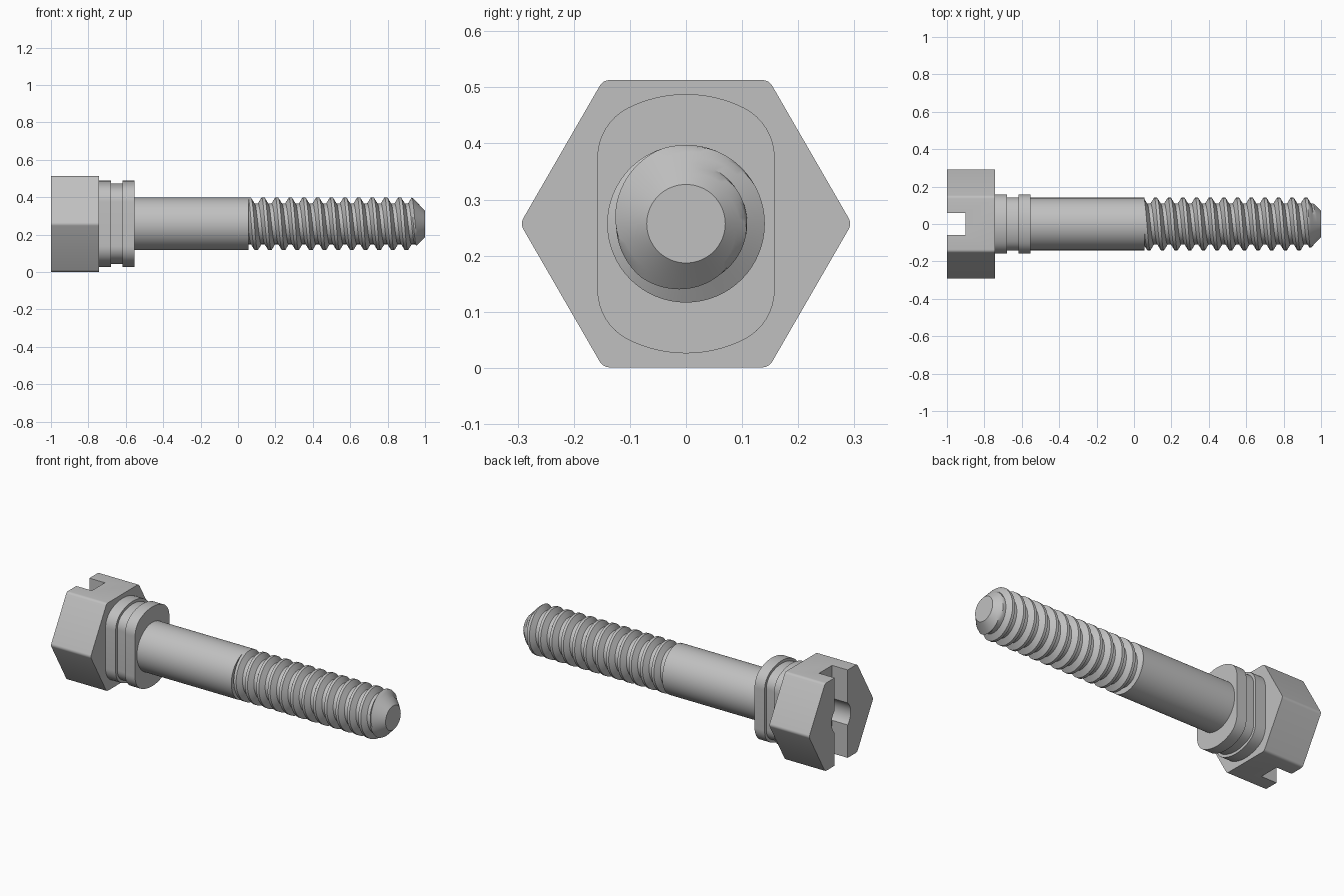
import bpy, bmesh, math
from math import sin, cos, pi, radians

if "Cube" in bpy.data.objects:
    bpy.data.objects.remove(bpy.data.objects["Cube"])

AXIS_Z = 0.257          # height of the screw axis, which runs along x

steel = bpy.data.materials.new("steel_grey")
steel.diffuse_color = (0.53, 0.53, 0.53, 1)
steel.use_nodes = True
steel.node_tree.nodes["Principled BSDF"].inputs["Base Color"].default_value = steel.diffuse_color


def finish(bm, name):
    bmesh.ops.remove_doubles(bm, verts=bm.verts, dist=1e-5)
    bmesh.ops.recalc_face_normals(bm, faces=bm.faces)
    me = bpy.data.meshes.new(name)
    bm.to_mesh(me)
    bm.free()
    me.materials.append(steel)
    ob = bpy.data.objects.new(name, me)
    ob.location.z = AXIS_Z
    bpy.context.collection.objects.link(ob)
    return ob


def smooth(ob, angle=30):
    bpy.ops.object.select_all(action='DESELECT')
    ob.select_set(True)
    bpy.context.view_layer.objects.active = ob
    bpy.ops.object.shade_smooth_by_angle(angle=radians(angle))


def loft(name, sections):
    """Closed solid through (x, [(y, z), ...]) sections with equal point counts."""
    bm = bmesh.new()
    rings = [[bm.verts.new((x, y, z)) for y, z in pts] for x, pts in sections]
    n = len(rings[0])
    for a, b in zip(rings, rings[1:]):
        for i in range(n):
            bm.faces.new((a[i], a[(i + 1) % n], b[(i + 1) % n], b[i]))
    bm.faces.new(rings[0])
    bm.faces.new(rings[-1])
    return finish(bm, name)


def circle(r, n=64):
    return [(r * cos(2 * pi * i / n), r * sin(2 * pi * i / n)) for i in range(n)]


def hexagon(flat, rc, seg=4):
    """Hexagon with rounded corners, flats facing up and down."""
    pts = []
    for k in range(6):
        a = k * pi / 3
        d = (flat - rc) / cos(pi / 6)
        for s in range(seg + 1):
            t = a - pi / 6 + pi / 3 * s / seg
            pts.append((d * cos(a) + rc * cos(t), d * sin(a) + rc * sin(t)))
    return pts


def oval(inset, seg=8):
    """Round collar with two flattened sides and blended corners."""
    cy, cz, rf, big = 0.059, 0.118, 0.099 - inset, 0.231 - inset
    t0 = math.atan2(cz, cy)
    q = [(cy + rf * cos(t0 * i / seg), cz + rf * sin(t0 * i / seg)) for i in range(seg)]
    for i in range(seg + 1):
        t = t0 + (pi / 2 - t0) * i / seg
        q.append((big * cos(t), big * sin(t)))
    half = q + [(-y, z) for y, z in reversed(q[:-1])]
    return half + [(-y, -z) for y, z in half]


# Hexagonal head with a driver slot and a central bore
head = loft("head", [(-1, hexagon(0.256, 0.02)), (-0.743, hexagon(0.256, 0.02))])
slot = [(-0.06, -0.4), (0.06, -0.4), (0.06, 0.4), (-0.06, 0.4)]
for cutter in (loft("slot_cutter", [(-1.1, slot), (-0.9, slot)]),
               loft("bore_cutter", [(-1.1, circle(0.088)), (-0.76, circle(0.088))])):
    cutter.hide_render = True
    cutter.hide_set(True)
    mod = head.modifiers.new("cut", 'BOOLEAN')
    mod.operation = 'DIFFERENCE'
    mod.solver = 'EXACT'
    mod.object = cutter
    bpy.ops.object.select_all(action='DESELECT')
    head.select_set(True)
    bpy.context.view_layer.objects.active = head
    bpy.ops.object.modifier_apply(modifier=mod.name)
    bpy.data.objects.remove(cutter)
smooth(head)

# Collar with a groove around its middle
wide, narrow = oval(0), oval(0.016)
smooth(loft("collar", [(-0.743, wide), (-0.678, wide), (-0.678, narrow),
                       (-0.617, narrow), (-0.617, wide), (-0.553, wide)]))

# Plain shank
smooth(loft("shank", [(-0.56, circle(0.1405)), (0.055, circle(0.1405))]))

# Threaded end: right-hand helix with a chamfered tip
X0, X1, PITCH, N = 0.055, 1.0, 0.073, 64
R_MAX, R_MIN, R_TIP = 0.1405, 0.109, 0.07
CREST, ROOT = 0.11, 0.37      # half crest width, start of root, in pitches


def thread_radius(x, turn):
    # a crest lies on the top side at x = 0.134
    p = ((x - 0.134) / PITCH + 0.25 - turn) % 1.0
    p = min(p, 1 - p)
    f = min(max((p - CREST) / (ROOT - CREST), 0), 1)
    return min(R_MAX + (R_MIN - R_MAX) * f, R_TIP + (X1 - x) * 1.05)


steps = (-ROOT, -0.24, -CREST, 0, CREST, 0.24, ROOT, 0.5)
bm = bmesh.new()
cols = []
for j in range(N + 1):
    col = []
    for k in range(-3, 15):
        for s in steps:
            x = min(max(0.134 + PITCH * (k + s - 0.25 + j / N), X0), X1)
            r, a = thread_radius(x, j / N), 2 * pi * j / N
            col.append(bm.verts.new((x, r * cos(a), r * sin(a))))
    cols.append(col)
for a, b in zip(cols, cols[1:]):
    for i in range(len(a) - 1):
        if a[i].co.x < X1 and a[i + 1].co.x > X0 or b[i].co.x < X1 and b[i + 1].co.x > X0:
            bm.faces.new((a[i], a[i + 1], b[i + 1], b[i]))
bmesh.ops.remove_doubles(bm, verts=bm.verts, dist=1e-5)
bmesh.ops.delete(bm, geom=[v for v in bm.verts if not v.link_faces], context='VERTS')
tip = [v for v in bm.verts if v.co.x > X1 - 1e-5]
bm.faces.new(sorted(tip, key=lambda v: math.atan2(v.co.z, v.co.y)))
smooth(finish(bm, "thread"))
